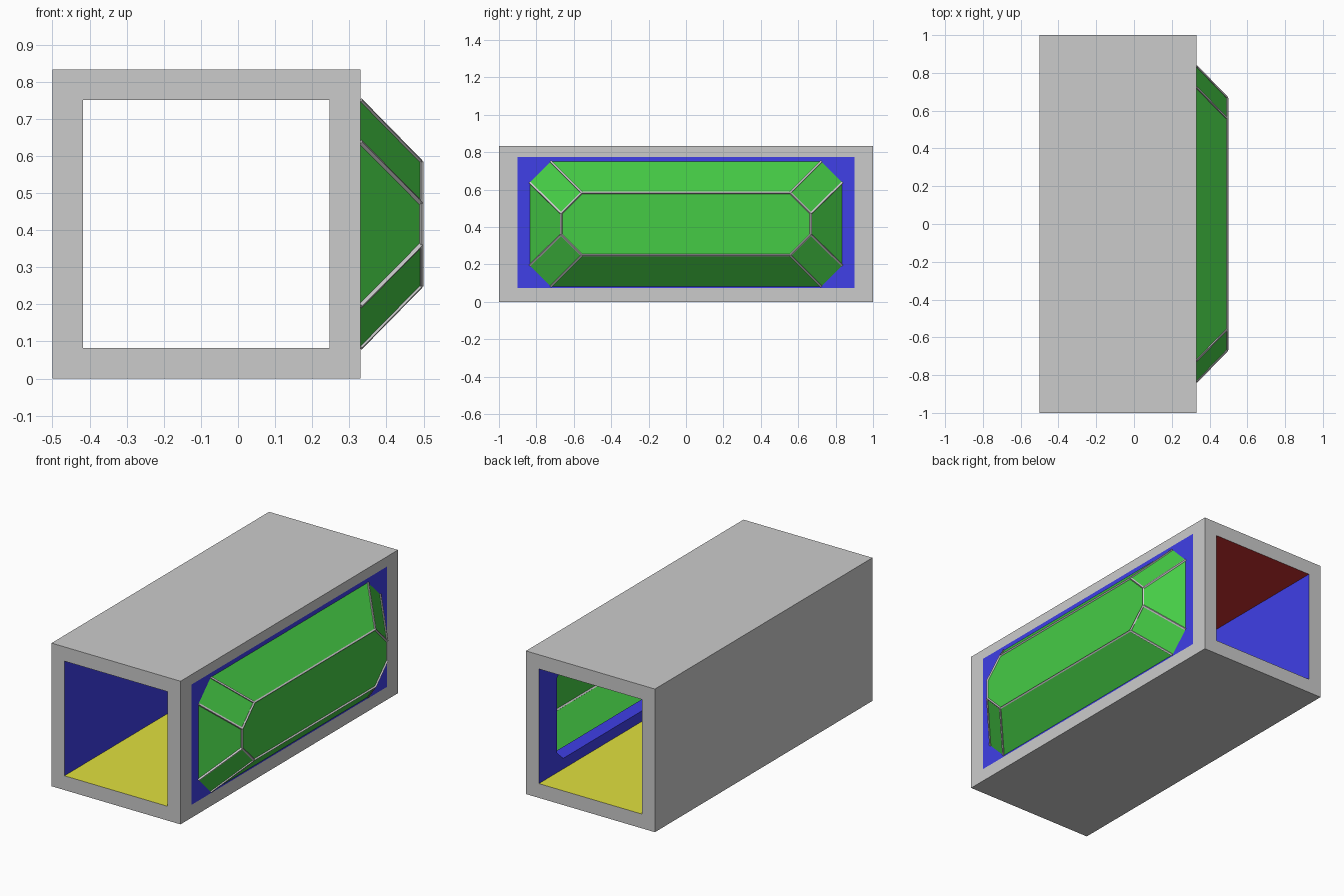
import bpy, bmesh
from mathutils import Vector

if "Cube" in bpy.data.objects:
    bpy.data.objects.remove(bpy.data.objects["Cube"])

L, R, T, W = -0.5, 0.33, 0.833, 0.083      # body left, right, top, wall thickness
LI, RI, ZI, TI = L + W, R - W, W, T - W    # inner box
MID = T / 2


def material(name, rgb):
    m = bpy.data.materials.new(name)
    m.diffuse_color = (*rgb, 1)
    m.use_nodes = True
    m.node_tree.nodes["Principled BSDF"].inputs["Base Color"].default_value = m.diffuse_color
    return m


blue = material("blue", (0.05, 0.05, 0.8))
green = material("green", (0.06, 0.6, 0.06))
yellow = material("yellow", (0.75, 0.75, 0.05))
red = material("red", (0.6, 0.03, 0.03))


def add_object(name, bm, mat):
    me = bpy.data.meshes.new(name)
    bm.to_mesh(me)
    bm.free()
    ob = bpy.data.objects.new(name, me)
    bpy.context.collection.objects.link(ob)
    if mat:
        me.materials.append(mat)
    return ob


def sheet(name, normal, loops, mat=None):
    """Flat sheet: first loop is the outline, a second loop is a hole."""
    bm = bmesh.new()
    for loop in loops:
        vs = [bm.verts.new(p) for p in loop]
        if len(loops) == 1:
            bm.faces.new(vs)
        else:
            for a, b in zip(vs, vs[1:] + vs[:1]):
                bm.edges.new((a, b))
    if len(loops) > 1:
        bmesh.ops.triangle_fill(bm, edges=bm.edges[:], use_beauty=True,
                                normal=Vector(normal))
    bm.normal_update()
    for f in bm.faces:
        if f.normal.dot(Vector(normal)) < 0:
            f.normal_flip()
    return add_object(name, bm, mat)


def band(name, a, b, mat, flip=False):
    """Ring of quads joining two matching loops."""
    bm = bmesh.new()
    va, vb = [bm.verts.new(p) for p in a], [bm.verts.new(p) for p in b]
    n = len(a)
    for i in range(n):
        j = (i + 1) % n
        f = bm.faces.new((va[i], va[j], vb[j], vb[i]))
        if flip:
            f.normal_flip()
    return add_object(name, bm, mat)


def rect_x(x, y, z0, z1):
    return [(x, -y, z0), (x, y, z0), (x, y, z1), (x, -y, z1)]


def rect_z(z, x0, x1):
    return [(x0, -1, z), (x1, -1, z), (x1, 1, z), (x0, 1, z)]


def rect_y(y, x0, x1, z0, z1):
    return [(x0, y, z0), (x1, y, z0), (x1, y, z1), (x0, y, z1)]


def octagon(x, y, h, cut):
    """Rectangle with cut corners, half sizes y and h."""
    pts = [(-y + cut, -h), (y - cut, -h), (y, -h + cut), (y, h - cut),
           (y - cut, h), (-y + cut, h), (-y, h - cut), (-y, -h + cut)]
    return [(x, a, MID + b) for a, b in pts]


# outer shell
sheet("shell_bottom", (0, 0, -1), [rect_z(0, L, R)])
sheet("shell_roof", (0, 0, 1), [rect_z(T, L, R)])
sheet("shell_left", (-1, 0, 0), [rect_x(L, 1, 0, T)])
for name, y in (("front_rim", -1), ("back_rim", 1)):
    sheet(name, (0, y, 0), [rect_y(y, L, R, 0, T), rect_y(y, LI, RI, ZI, TI)])
panel = rect_x(R, 0.9, 0.075, 0.775)
sheet("shell_right", (1, 0, 0), [rect_x(R, 1, 0, T), panel])

# coloured lining and window opening
sheet("floor", (0, 0, 1), [rect_z(ZI, LI, RI)], yellow)
sheet("ceiling", (0, 0, -1), [rect_z(TI, LI, RI)], red)
sheet("left_lining", (1, 0, 0), [rect_x(LI, 1, ZI, TI)], blue)
hole_in, hole_out = (octagon(x, 0.833, 0.272, 0.055) for x in (RI, R))
sheet("right_lining", (-1, 0, 0), [rect_x(RI, 1, ZI, TI), hole_in], blue)
sheet("side_panel", (1, 0, 0), [panel, hole_out], blue)
band("opening_edge", hole_in, hole_out, blue, True)

# projecting bay window
base = octagon(R, 0.835, 0.333, 0.112)
front = octagon(0.493, 0.667, 0.167, 0.11)
band("bay_sides", base, front, green)
sheet("bay_front", (1, 0, 0), [front], green)

# thin trim along the window edges
trim = bpy.data.curves.new("window_trim", "CURVE")
trim.dimensions = "3D"
trim.bevel_depth, trim.bevel_resolution = 0.007, 0
trim.use_fill_caps = True
for pts, closed in [(front, True)] + [([a, b], False) for a, b in zip(base, front)]:
    s = trim.splines.new("POLY")
    s.points.add(len(pts) - 1)
    for p, co in zip(s.points, pts):
        p.co = (*co, 1)
    s.use_cyclic_u = closed
    s.use_smooth = False
bpy.context.collection.objects.link(bpy.data.objects.new("window_trim", trim))
